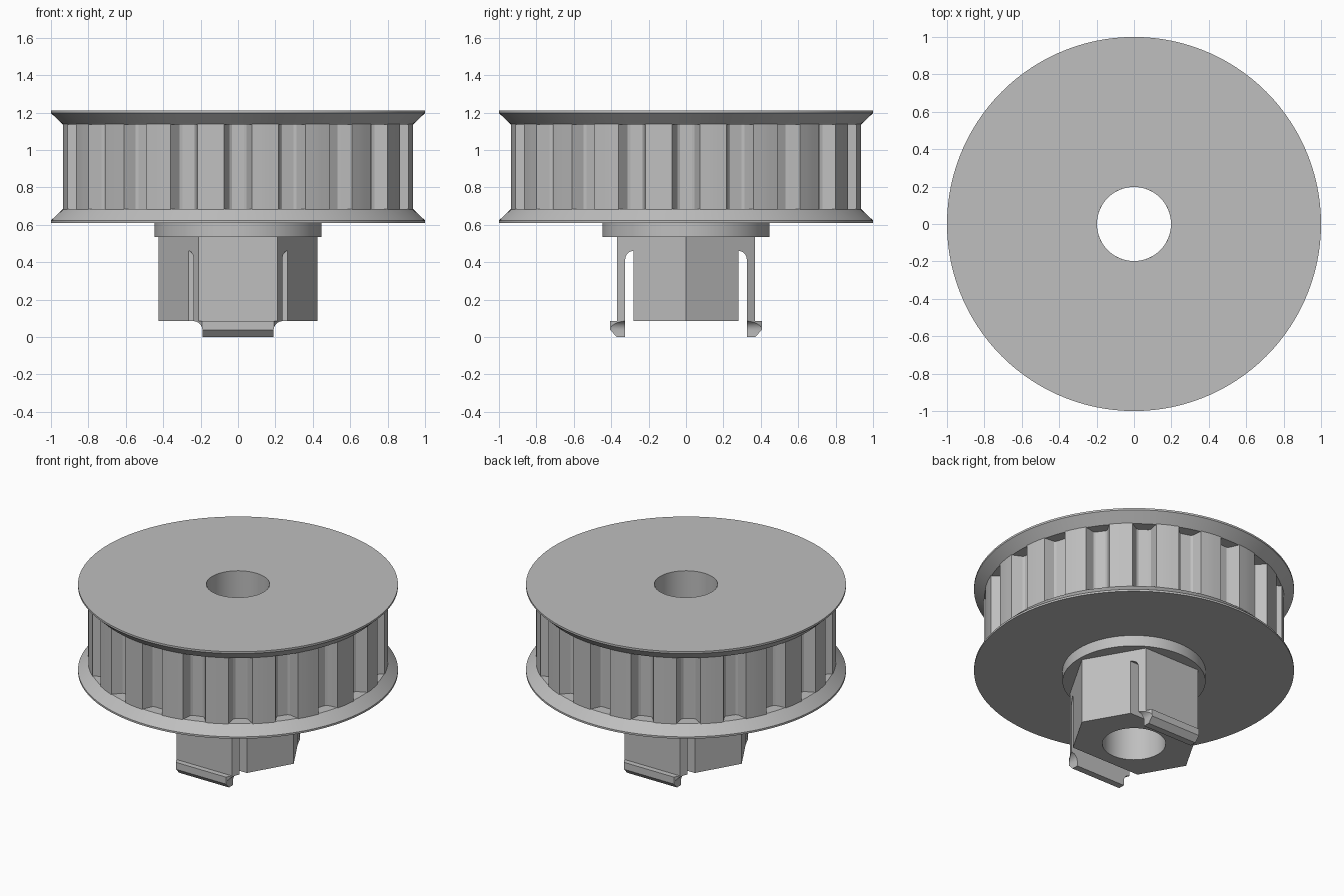
import bpy, bmesh
from math import sin, cos, pi, radians
from mathutils import Vector

cube = bpy.data.objects.get("Cube")
if cube:
    bpy.data.objects.remove(cube, do_unlink=True)

grey = bpy.data.materials.new("plain grey")
grey.use_nodes = True
COLOUR = (0.52, 0.52, 0.52, 1)
grey.diffuse_color = COLOUR
grey.node_tree.nodes["Principled BSDF"].inputs["Base Color"].default_value = COLOUR

BORE = 0.198
HEX_R = 0.425
TEETH = 20


def finish(name, bm):
    """Turn a bmesh into a named grey object with sharp-edged smooth shading."""
    bmesh.ops.recalc_face_normals(bm, faces=bm.faces)
    mesh = bpy.data.meshes.new(name)
    bm.to_mesh(mesh)
    bm.free()
    mesh.materials.append(grey)
    obj = bpy.data.objects.new(name, mesh)
    bpy.context.collection.objects.link(obj)
    return obj


def prism(name, outline, lo, hi, axis="z"):
    """Extrude a 2D outline along an axis."""
    place = {"x": lambda a, b, t: (t, a, b),
             "y": lambda a, b, t: (a, t, b),
             "z": lambda a, b, t: (a, b, t)}[axis]
    bm = bmesh.new()
    face = bm.faces.new([bm.verts.new(place(a, b, lo)) for a, b in outline])
    new = bmesh.ops.extrude_face_region(bm, geom=[face])["geom"]
    shift = Vector(place(0, 0, hi - lo))
    bmesh.ops.translate(bm, vec=shift,
                        verts=[g for g in new if isinstance(g, bmesh.types.BMVert)])
    return finish(name, bm)


def lathe(name, profile, steps=120):
    """Revolve a closed (radius, height) profile around z."""
    bm = bmesh.new()
    rings = [[bm.verts.new((r * cos(2 * pi * i / steps), r * sin(2 * pi * i / steps), z))
              for r, z in profile] for i in range(steps)]
    n = len(profile)
    for i in range(steps):
        a, b = rings[i], rings[(i + 1) % steps]
        for j in range(n):
            k = (j + 1) % n
            bm.faces.new((a[j], b[j], b[k], a[k]))
    return finish(name, bm)


def combine(obj, tool, operation="DIFFERENCE"):
    """Apply a boolean and discard the tool."""
    mod = obj.modifiers.new("cut", "BOOLEAN")
    mod.object, mod.operation, mod.solver = tool, operation, "EXACT"
    tool.hide_render = True
    graph = bpy.context.evaluated_depsgraph_get()
    mesh = bpy.data.meshes.new_from_object(obj.evaluated_get(graph))
    obj.modifiers.clear()
    obj.data = mesh
    bpy.data.objects.remove(tool, do_unlink=True)


def circle(radius, steps, start=0.0):
    return [(radius * cos(start + 2 * pi * i / steps),
             radius * sin(start + 2 * pi * i / steps)) for i in range(steps)]


def bore(obj):
    combine(obj, prism("bore_cutter", circle(BORE, 64), -1, 2))


# Flanges: lower one, and its mirror at the top
flange = [(BORE, 0.61), (1, 0.61), (1, 0.623), (0.935, 0.685), (BORE, 0.685)]
parts = [lathe("lower_flange", flange),
         lathe("upper_flange", [(r, 1.82 - z) for r, z in flange])]

# Toothed wheel: rounded trapezoid grooves between curved lands
groove = [(-0.075, 0.935), (-0.052, 0.885), (-0.045, 0.87), (-0.032, 0.862)]
groove += [(-x, r) for x, r in reversed(groove)]
outline = []
pitch = 2 * pi / TEETH
for i in range(TEETH):
    a = i * pitch
    outline += [(r * cos(a) - x * sin(a), r * sin(a) + x * cos(a)) for x, r in groove]
    for t in (0.42, 0.5, 0.58):
        outline.append((0.938 * cos(a + t * pitch), 0.938 * sin(a + t * pitch)))
wheel = prism("toothed_wheel", outline, 0.65, 1.17)
bore(wheel)
parts.append(wheel)

# Collar under the wheel
parts.append(lathe("collar", [(BORE, 0.535), (0.447, 0.535), (0.447, 0.61), (BORE, 0.61)], 96))

# Hexagonal hub, bored and slotted to free the two spring arms
hub = prism("hex_hub", circle(HEX_R, 6), 0.085, 0.535)
bore(hub)
for side in (-1, 1):
    arc = [(0.28 + 0.045 * cos(t * pi / 12), 0.415 + 0.045 * sin(t * pi / 12)) for t in range(7)]
    slot = [(0.28, -0.1), (0.325, -0.1)] + arc
    combine(hub, prism("slot_cutter", [(side * y, z) for y, z in slot], -1, 1, "x"))
parts.append(hub)

# Snap hooks at the arm ends, tapered like the hub and scooped at the sides
scoop = [(0.24 - 0.05 * cos(radians(t)), 0.035 + 0.05 * sin(radians(t))) for t in range(0, 91, 15)]
half = [(0.19, -0.1)] + scoop + [(0.24, 0.2)]
for side, name in ((-1, "front_hook"), (1, "back_hook")):
    section = [(0.325, 0), (0.37, 0), (0.405, 0.037), (0.405, 0.085), (0.325, 0.085)]
    hook = prism(name, [(side * y, z) for y, z in section], -0.4, 0.4, "x")
    combine(hook, prism("scoop_tool", half + [(-x, z) for x, z in reversed(half)],
                        -1, 1, "y"), "INTERSECT")
    near, far = [HEX_R - y / 3 ** 0.5 for y in (0.25, 0.45)]
    wedge = [(near, 0.25), (far, 0.45), (-far, 0.45), (-near, 0.25)]
    combine(hook, prism("wedge_tool", [(x, side * y) for x, y in wedge], -1, 1), "INTERSECT")
    parts.append(hook)

# Smooth shading with sharp edges kept
bpy.ops.object.select_all(action="DESELECT")
for obj in parts:
    obj.select_set(True)
bpy.context.view_layer.objects.active = parts[0]
bpy.ops.object.shade_smooth_by_angle(angle=radians(28))
